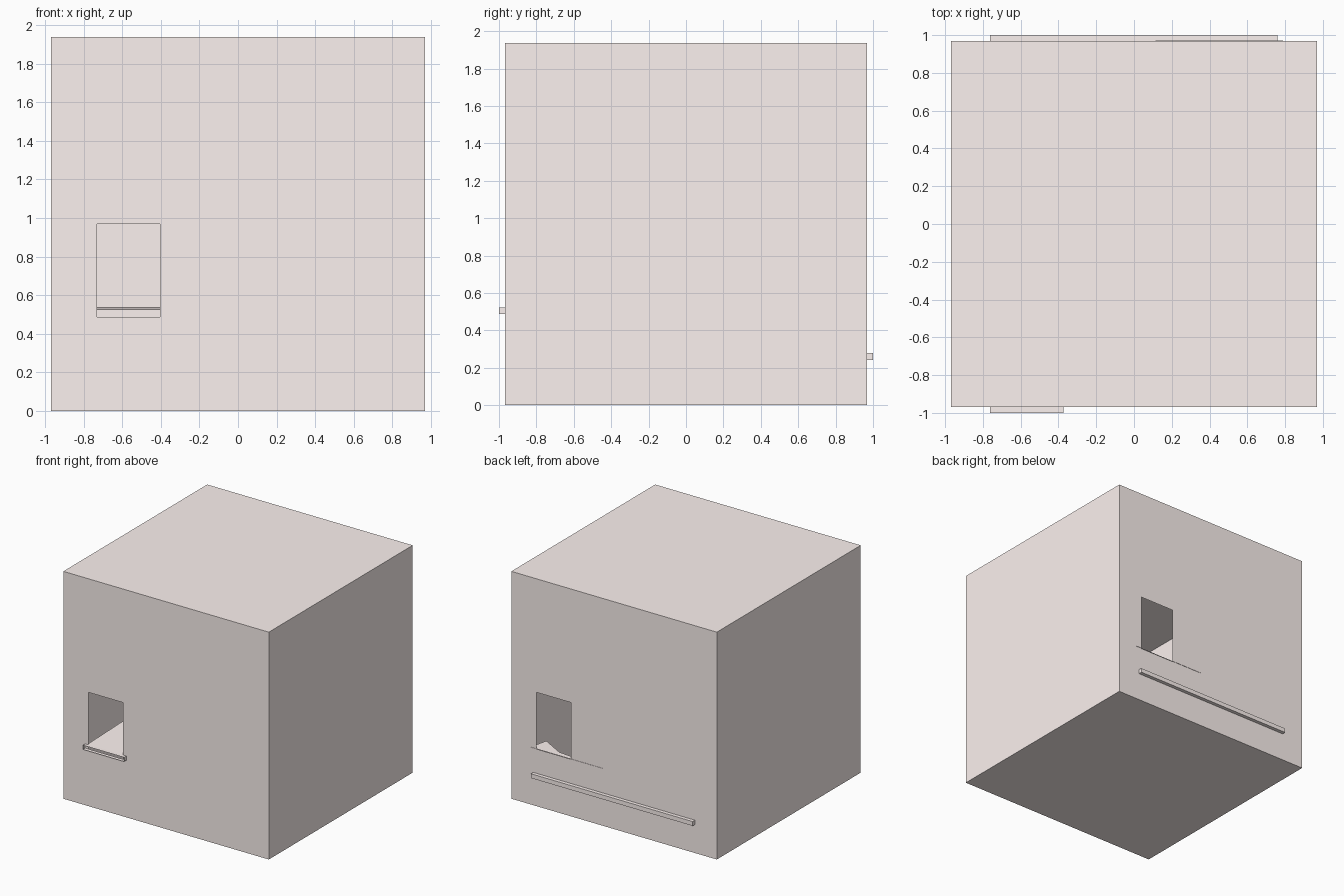
import bpy, bmesh

if "Cube" in bpy.data.objects:
    bpy.data.objects.remove(bpy.data.objects["Cube"])

W = 0.969      # half width of the shell
H = 1.938      # shell height

# pale warm plaster
plaster = bpy.data.materials.new("pale_plaster")
plaster.diffuse_color = (0.98, 0.89, 0.87, 1)
plaster.use_nodes = True
plaster.node_tree.nodes["Principled BSDF"].inputs["Base Color"].default_value = plaster.diffuse_color


def mesh_object(name, bm):
    bmesh.ops.remove_doubles(bm, verts=bm.verts, dist=1e-5)
    me = bpy.data.meshes.new(name)
    bm.to_mesh(me)
    bm.free()
    me.materials.append(plaster)
    ob = bpy.data.objects.new(name, me)
    bpy.context.collection.objects.link(ob)
    return ob


def quad(bm, pts):
    bm.faces.new([bm.verts.new(p) for p in pts])


def box(name, x, y, z, open_y=False):
    bm = bmesh.new()
    bmesh.ops.create_cube(bm, size=1)
    if open_y:
        ends = [f for f in bm.faces if abs(f.normal.y) > 0.5]
        bmesh.ops.delete(bm, geom=ends, context='FACES_ONLY')
    for v in bm.verts:
        v.co = [r[0] if c < 0 else r[1] for c, r in zip(v.co, (x, y, z))]
    return mesh_object(name, bm)


def wall_with_window(bm, s):
    # s = -1 front wall, s = 1 back wall (half-turn of the front)
    xs, zs = (-W, -0.731, -0.405, W), (0, 0.487, 0.97, H)
    for i in range(3):
        for j in range(3):
            if (i, j) == (1, 1):
                continue
            a, b, c, d = xs[i], xs[i + 1], zs[j], zs[j + 1]
            quad(bm, [(-s * x, s * W, z) for x, z in ((a, c), (b, c), (b, d), (a, d))])


# hollow thin room with a window in the front and back
bm = bmesh.new()
for s in (-1, 1):
    wall_with_window(bm, s)
    quad(bm, [(s * W, -s * W, 0), (s * W, s * W, 0), (s * W, s * W, H), (s * W, -s * W, H)])
quad(bm, [(-W, W, 0), (W, W, 0), (W, -W, 0), (-W, -W, 0)])
quad(bm, [(-W, -W, H), (W, -W, H), (W, W, H), (-W, W, H)])
bmesh.ops.remove_doubles(bm, verts=bm.verts, dist=1e-5)
bmesh.ops.dissolve_limit(bm, angle_limit=0.01, verts=bm.verts, edges=bm.edges)
mesh_object("room_shell", bm)

# outside sill (open front and back) and rail
box("front_sill", (-0.763, -0.374), (-1.0, -W), (0.487, 0.523), open_y=True)
box("back_rail", (-0.763, 0.761), (W, 1.0), (0.243, 0.28))

# slightly tilted sheet behind the front window
bm = bmesh.new()
quad(bm, [(-0.743, -W, 0.523), (-0.385, -W, 0.523), (-0.385, -0.42, 0.54), (-0.743, -0.42, 0.54)])
mesh_object("inner_shelf", bm)

# thin pointed sheet behind the back window, its edge just poking out
bm = bmesh.new()
quad(bm, [(x, y, 0.49) for x, y in
          ((0.10, 0.972), (0.44, 0.93), (0.55, 0.92), (0.75, 0.81), (0.79, 0.972))])
mesh_object("back_ledge_sheet", bm)
